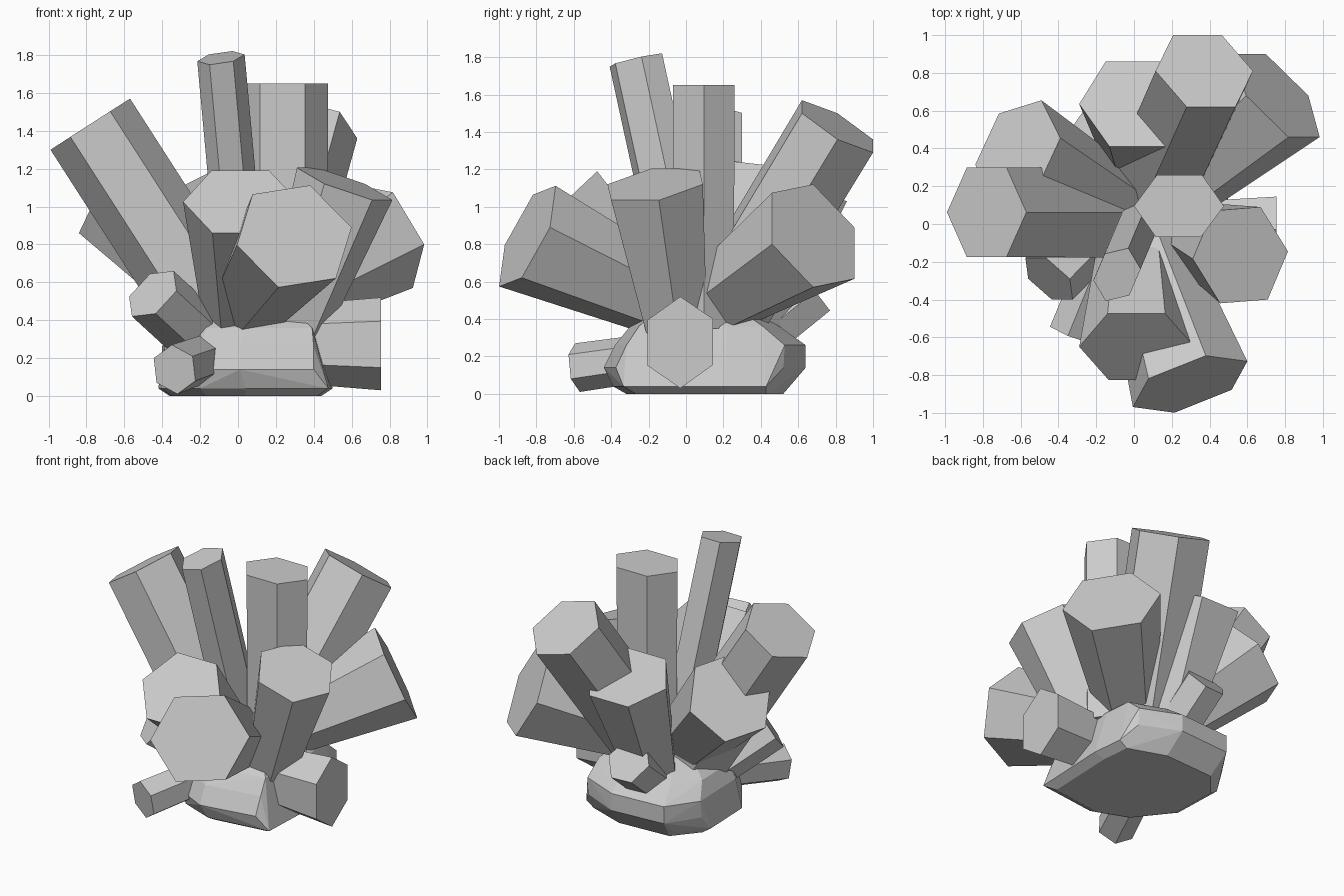
import bpy, bmesh, math
from mathutils import Vector

HEART = Vector((0.03, 0.06, 0.3))   # all crystals grow out from about here


def finish(bm, name):
    bmesh.ops.recalc_face_normals(bm, faces=bm.faces)
    mesh = bpy.data.meshes.new(name)
    bm.to_mesh(mesh)
    bm.free()
    obj = bpy.data.objects.new(name, mesh)
    bpy.context.collection.objects.link(obj)


def crystal(name, centre, a, b, length, taper):
    """Six-sided crystal: tip centre, two neighbouring corner offsets, length, root scale."""
    c, a, b = Vector(centre), Vector(a), Vector(b)
    axis = a.cross(b).normalized()
    if axis.dot(c - HEART) < 0:
        axis.negate()
    offsets = [a, b, b - a, -a, -b, a - b]
    root = c - axis * length
    bm = bmesh.new()
    tip = [bm.verts.new(c + o) for o in offsets]
    low = [bm.verts.new(root + o * taper) for o in offsets]
    bm.faces.new(tip)
    bm.faces.new(low)
    for i in range(6):
        j = (i + 1) % 6
        bm.faces.new((tip[i], tip[j], low[j], low[i]))
    finish(bm, name)


# Rock base: one lopsided outline stacked in rings (z, centre x, centre y, radius x, radius y)
outline = [(0.95, -0.88), (1, 0.3), (0.95, 0.78), (0.3, 1), (-0.65, 0.95),
           (-1, 0.55), (-0.97, -0.25), (-0.52, -0.8), (0, -1)]
rings = [(0.0, 0.04, 0.10, 0.40, 0.42), (0.04, 0.04, 0.07, 0.46, 0.46),
         (0.14, 0.01, 0.10, 0.41, 0.54), (0.26, 0.01, 0.13, 0.41, 0.51),
         (0.36, 0.03, 0.10, 0.38, 0.40), (0.48, 0.06, 0.07, 0.22, 0.22)]
bm = bmesh.new()
for z, cx, cy, rx, ry in rings:
    for u, v in outline:
        bm.verts.new((cx + rx * u, cy + ry * v, z))
bmesh.ops.convex_hull(bm, input=bm.verts)
bmesh.ops.dissolve_limit(bm, angle_limit=0.05, verts=bm.verts, edges=bm.edges)
finish(bm, "rock_base")

# Long straight crystals
crystal("upright_crystal", (0.238, 0.095, 1.65), (0.238, 0, 0), (0.122, 0.165, 0), 1.3, 0.97)
crystal("slim_tall_crystal", (-0.09, -0.268, 1.785), (0.125, 0.03, 0.018), (0.065, -0.11, -0.018), 1.45, 1.0)
crystal("left_long_crystal", (-0.78, 0.062, 1.435), (-0.21, 0, -0.135), (-0.105, 0.237, -0.068), 1.3, 1.0)
crystal("back_long_crystal", (0.372, 0.81, 1.43), (0.165, -0.19, 0.07), (0.258, 0, -0.07), 1.25, 0.97)

# Broad crystals narrowing to the root
crystal("back_broad_crystal", (0.01, 0.635, 1.11), (0.30, 0, 0), (0.16, -0.225, 0.08), 1.05, 0.5)
crystal("right_broad_crystal", (0.563, -0.165, 1.12), (0.252, 0.02, -0.085), (0.145, -0.235, -0.085), 0.98, 0.58)
crystal("back_right_broad_crystal", (0.758, 0.68, 0.845), (0.225, -0.22, -0.045), (0.165, 0, -0.275), 1.05, 0.55)
crystal("front_broad_crystal", (0.015, -0.65, 1.025), (0.305, 0, 0), (0.15, 0.175, 0.165), 1.05, 0.58)
crystal("front_right_broad_crystal", (0.297, -0.848, 0.843), (0.303, 0.121, 0.047), (0.22, -0.03, -0.222), 1.0, 0.62)
crystal("back_left_broad_crystal", (-0.615, 0.385, 1.04), (-0.225, -0.07, -0.18), (-0.10, 0.20, -0.21), 0.9, 0.72)

# Small crystals around the base
crystal("small_left_crystal", (-0.45, -0.29, 0.54), (-0.125, 0.11, -0.015), (-0.11, 0, -0.12), 0.6, 1.0)
crystal("small_front_crystal", (-0.335, -0.58, 0.14), (-0.11, 0.036, 0.06), (-0.015, -0.0125, 0.13), 0.6, 0.95)
crystal("small_right_crystal", (0.755, -0.03, 0.275), (0, 0, 0.245), (0, 0.175, 0.125), 0.6, 0.8)
crystal("small_back_crystal", (-0.03, 0.68, 0.55), (0.15, 0.01, 0), (0.075, -0.08, 0.105), 0.65, 1.0)
